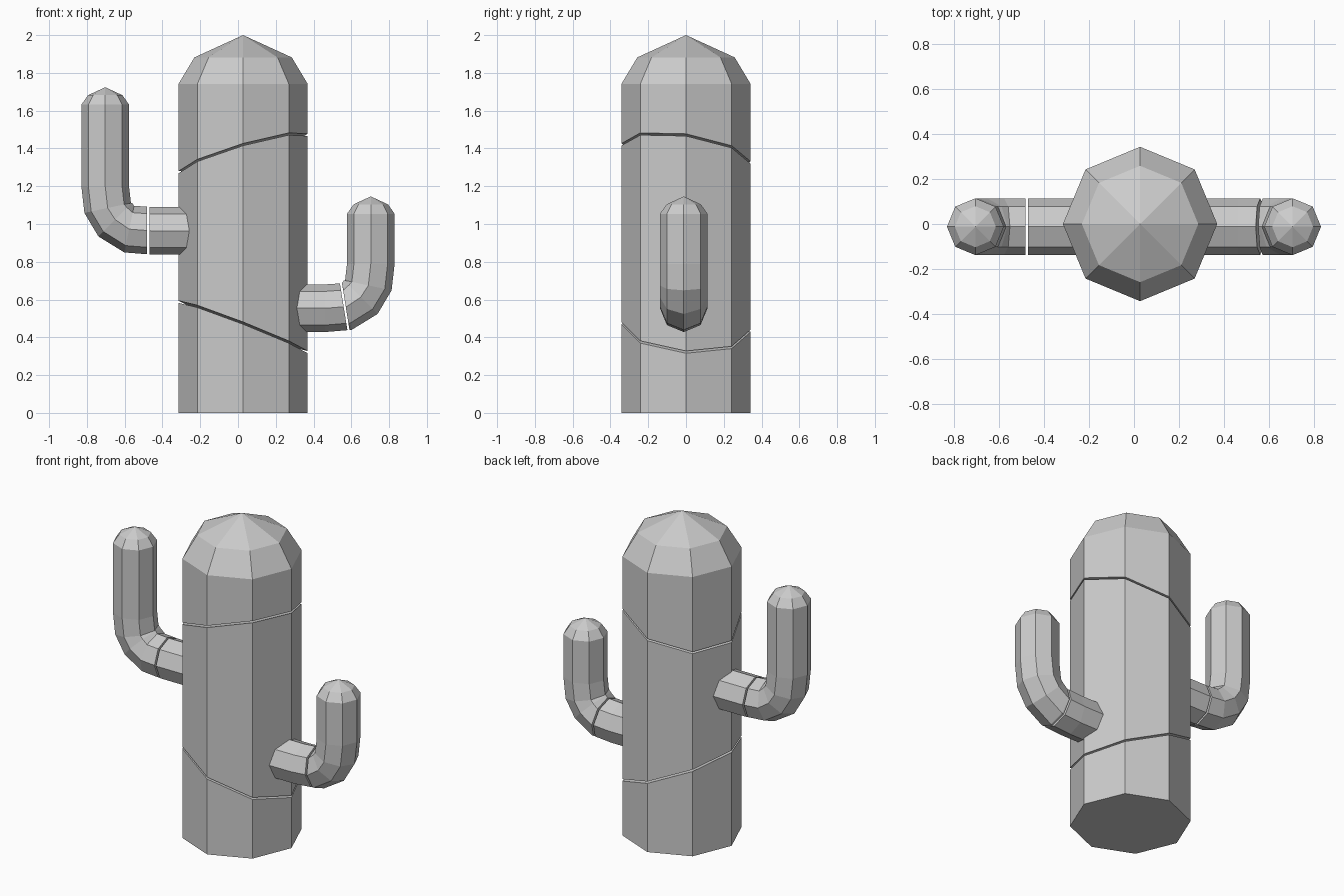
import bpy, bmesh
from math import sin, cos, pi, radians
from mathutils import Vector

if "Cube" in bpy.data.objects:
    bpy.data.objects.remove(bpy.data.objects["Cube"])

SIDES = 8
GAP = 0.011


def tube(rings, y, side=1, tip=None):
    """Octagonal tube through (x, z, tilt degrees, radius) rings, optional pointed tip."""
    bm = bmesh.new()
    loops = []
    for x, z, tilt, r in rings:
        t = radians(tilt)                     # 0 = running sideways, 90 = running up
        loop = []
        for i in range(SIDES):
            a = 2 * pi * i / SIDES
            u = r * cos(a)
            loop.append(bm.verts.new((side * (x + u * sin(t)), y + r * sin(a), z - u * cos(t))))
        loops.append(loop)
    for lo, hi in zip(loops, loops[1:]):
        for i in range(SIDES):
            j = (i + 1) % SIDES
            bm.faces.new((lo[i], lo[j], hi[j], hi[i]))
    bm.faces.new(loops[0])
    apex = bm.verts.new((side * tip[0], y, tip[1]))
    for i in range(SIDES):
        bm.faces.new((loops[-1][i], loops[-1][(i + 1) % SIDES], apex))
    bmesh.ops.recalc_face_normals(bm, faces=bm.faces)
    return bm


def trim(bm, co, no):
    """Remove everything on the +normal side and cap the cut."""
    res = bmesh.ops.bisect_plane(bm, geom=bm.verts[:] + bm.edges[:] + bm.faces[:],
                                 plane_co=co, plane_no=no, clear_outer=True)
    edges = [e for e in res["geom_cut"] if isinstance(e, bmesh.types.BMEdge)]
    bmesh.ops.contextual_create(bm, geom=edges)
    bmesh.ops.recalc_face_normals(bm, faces=bm.faces)


def slices(bm, cuts, names):
    """Split a solid by ordered planes into separate capped pieces with thin gaps."""
    for k, name in enumerate(names):
        part = bm.copy()
        if k > 0:
            co, no = cuts[k - 1]
            trim(part, co + no * GAP / 2, -no)
        if k < len(cuts):
            co, no = cuts[k]
            trim(part, co - no * GAP / 2, no)
        me = bpy.data.meshes.new(name)
        part.to_mesh(me)
        part.free()
        bpy.context.collection.objects.link(bpy.data.objects.new(name, me))
    bm.free()


def plane(co, no):
    return Vector(co), Vector(no).normalized()


# Trunk, cut into three by two tilted planes
CX = 0.027
trunk = tube([(CX, 0, 90, 0.342), (CX, 1.742, 90, 0.342), (CX, 1.882, 90, 0.258)],
             0, tip=(CX, 2.0))
slices(trunk,
       [plane((CX, 0, 0.455), (0.39, 0.06, 1)), plane((CX, 0, 1.373), (-0.289, 0.14, 1))],
       ["trunk_base", "trunk_middle", "trunk_top"])


# Arms: sideways stub, elbow, upright with domed tip
def arm(side, z, top, cut, names):
    r = 0.126
    rings = [(0.20, 0, 0, r), (0.46, 0, 0, r), (0.576, 0.009, 12, r), (0.650, 0.059, 45, r),
             (0.690, 0.121, 78, r), (0.703, 0.235, 90, r),
             (0.703, top - 0.092, 90, r), (0.703, top - 0.042, 90, 0.091)]
    bm = tube([(x, z + h, t, rad) for x, h, t, rad in rings], -0.012, side, (0.703, z + top))
    slices(bm, [cut], names)


arm(-1, 0.964, 0.76, plane((-0.475, 0, 0.964), (-1, 0, 0)), ["left_arm_stub", "left_arm"])
arm(1, 0.554, 0.592, plane((0.566, 0, 0.555), (1, 0, 0.16)), ["right_arm_stub", "right_arm"])
